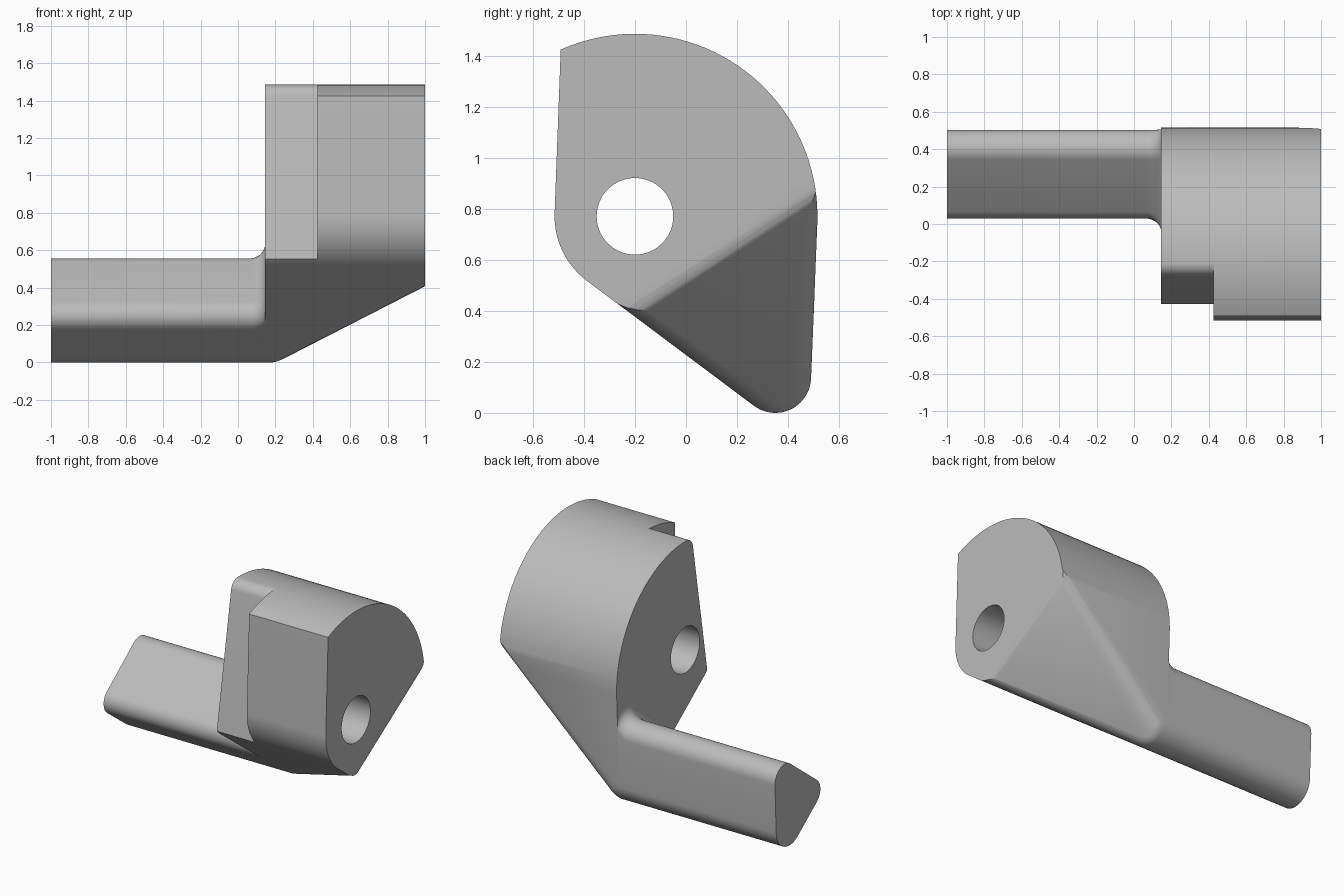
import bpy, bmesh
from math import radians, cos, sin, sqrt
from mathutils import Vector

cube = bpy.data.objects.get("Cube")
if cube:
    bpy.data.objects.remove(cube, do_unlink=True)

grey = bpy.data.materials.new("plain_grey")
grey.use_nodes = True
grey.diffuse_color = (0.5, 0.5, 0.5, 1)
grey.node_tree.nodes["Principled BSDF"].inputs["Base Color"].default_value = (0.5, 0.5, 0.5, 1)

# Shared tangent directions (degrees in the side profile)
BACK, UNDER = -2.4, 233.2
PIVOT = (-0.2, 0.77)
TOE, TOE_R = (0.35, 0.14), 0.14


def arc(centre, r, a0, a1, n):
    angles = [radians(a0 + (a1 - a0) * i / n) for i in range(n + 1)]
    return [(centre[0] + r * cos(a), centre[1] + r * sin(a)) for a in angles]


def loft(sections, cap_end=True):
    """Skin a list of (x, side profile) sections."""
    bm = bmesh.new()
    rings = [[bm.verts.new((x, y, z)) for y, z in prof] for x, prof in sections]
    for a, b in zip(rings, rings[1:]):
        for i in range(len(a)):
            j = (i + 1) % len(a)
            bm.faces.new((a[i], a[j], b[j], b[i]))
    bm.faces.new(rings[0])
    if cap_end:
        bm.faces.new(rings[-1])
    bmesh.ops.recalc_face_normals(bm, faces=bm.faces[:])
    return bm


def make_object(name, bm):
    mesh = bpy.data.meshes.new(name)
    bm.to_mesh(mesh)
    bm.free()
    mesh.materials.append(grey)
    ob = bpy.data.objects.new(name, mesh)
    bpy.context.collection.objects.link(ob)
    return ob


def activate(ob):
    bpy.ops.object.select_all(action='DESELECT')
    ob.select_set(True)
    bpy.context.view_layer.objects.active = ob


def slice_off(bm, normal, dist):
    """Remove everything beyond a plane and close the cut."""
    if max(v.co.dot(normal) for v in bm.verts) < dist + 1e-4:
        return
    bmesh.ops.bisect_plane(bm, geom=bm.verts[:] + bm.edges[:] + bm.faces[:], dist=1e-5,
                           plane_co=normal * dist, plane_no=normal, clear_outer=True)
    rim = [e for e in bm.edges if e.is_boundary]
    if rim:
        bmesh.ops.holes_fill(bm, edges=rim, sides=0)


def round_between(bm, na, da, nb, db, r, steps):
    """Round the edge between two planes with tangent cuts."""
    c = na.dot(nb)
    pa, pb = da - r, db - r
    u = (pa - c * pb) / (1 - c * c)
    v = (pb - c * pa) / (1 - c * c)
    centre = na * u + nb * v
    for i in range(1, steps):
        n = na.slerp(nb, i / steps)
        slice_off(bm, n, n.dot(centre) + r)


# Head block: rounded wedge profile, pushed along x
head_profile = (arc(PIVOT, 0.715, BACK, 114, 40)
                + arc(PIVOT, 0.315, 177.8, UNDER, 14)
                + arc(TOE, TOE_R, UNDER, 360 + BACK, 20))
bm = loft([(0.145, head_profile), (1.0, head_profile)])

# Slanted underside facet with softened borders
facet = Vector((1, 0.675, -1.05)).normalized()
facet_d = facet.dot(Vector((1, -0.2, 0.385)))
slice_off(bm, facet, facet_d)
round_between(bm, Vector((1, 0, 0)), 1.0, facet, facet_d, 0.1, 5)
for k in range(11):
    a = radians(UNDER + (360 + BACK - UNDER) * k / 10)
    side = Vector((0, cos(a), sin(a)))
    side_d = side.dot(Vector((0, *TOE))) + TOE_R
    round_between(bm, facet, facet_d, side, side_d, 0.1, 4)
bmesh.ops.remove_doubles(bm, verts=bm.verts[:], dist=1e-4)
bmesh.ops.recalc_face_normals(bm, faces=bm.faces[:])
head = make_object("head_block", bm)

# Cutters: pivot bore and the set-back step on the arm side of the head
bore = arc(PIVOT, 0.15, 0, 354.375, 63)
step = [(-0.447, 0.44)] + arc((-0.21, 1.415), 0.07, 170.3, 91, 10)
step += [(-0.21, 1.6), (-0.7, 1.6), (-0.7, 0.44)]
for name, prof, x0, x1 in (("bore_cutter", bore, 0.0, 1.2), ("step_cutter", step, 0.0, 0.425)):
    cutter = make_object(name, loft([(x0, prof), (x1, prof)]))
    cutter.hide_render = True
    activate(head)
    mod = head.modifiers.new(name, 'BOOLEAN')
    mod.operation = 'DIFFERENCE'
    mod.solver = 'EXACT'
    mod.object = cutter
    bpy.ops.object.modifier_apply(modifier=mod.name)
    bpy.data.objects.remove(cutter, do_unlink=True)


# Lever arm: rounded triangular bar that flares into the head
def arm_profile(flare):
    top = (0.403 + 0.003 * flare, 0.455 + 0.08 * flare)
    front = (0.12 - 0.072 * flare, 0.25 + 0.054 * flare)
    return (arc(top, 0.1, BACK, 126, 14) + arc(front, 0.09, 126, UNDER, 12)
            + arc(TOE, TOE_R, UNDER, 360 + BACK, 20))


sections = [(-1.0, arm_profile(0))]
for i in range(9):
    t = radians(90 * i / 8)
    sections.append((0.06 + 0.085 * sin(t), arm_profile(1 - cos(t))))
arm = make_object("lever_arm", loft(sections, cap_end=False))

for ob in (head, arm):
    activate(ob)
    bpy.ops.object.shade_smooth_by_angle(angle=radians(25))
